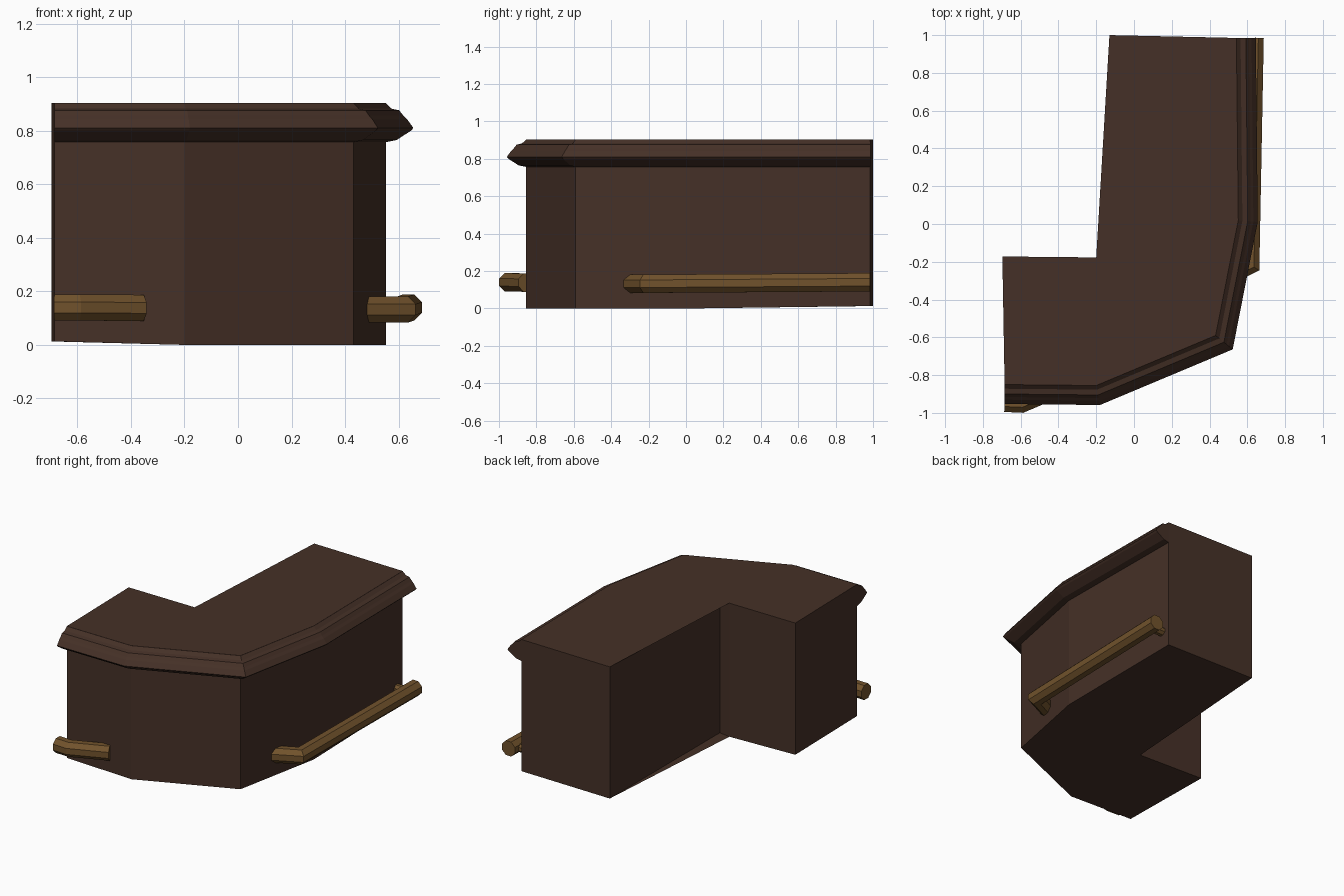
import bpy, bmesh, math
from mathutils import Vector

if "Cube" in bpy.data.objects:
    bpy.data.objects.remove(bpy.data.objects["Cube"])


def material(name, rgb):
    m = bpy.data.materials.new(name)
    m.diffuse_color = (*rgb, 1)
    m.use_nodes = True
    m.node_tree.nodes["Principled BSDF"].inputs["Base Color"].default_value = m.diffuse_color
    return m


WOOD = material("dark wood", (0.060, 0.030, 0.020))
BRASS = material("aged brass", (0.165, 0.085, 0.025))


def finish(name, bm, mat):
    bmesh.ops.recalc_face_normals(bm, faces=bm.faces)
    mesh = bpy.data.meshes.new(name)
    bm.to_mesh(mesh)
    bm.free()
    mesh.materials.append(mat)
    ob = bpy.data.objects.new(name, mesh)
    bpy.context.collection.objects.link(ob)
    return ob


def mitres(path):
    """Outward (right-hand) mitre vector in plan for each path point."""
    pts = [Vector(p[:2]) for p in path]
    segs = [(b - a).normalized() for a, b in zip(pts, pts[1:])]
    normals = [Vector((s.y, -s.x)) for s in segs]
    out = []
    for i in range(len(pts)):
        a, b = normals[max(i - 1, 0)], normals[min(i, len(normals) - 1)]
        m = (a + b).normalized()
        out.append(m / m.dot(a))
    return out


def sweep(name, path, profile, mat):
    """Sweep a closed (outward offset, height) profile along a plan path."""
    bm = bmesh.new()
    rings = []
    for p, m in zip(path, mitres(path)):
        z = p[2] if len(p) > 2 else 0
        rings.append([bm.verts.new((p[0] + m.x * d, p[1] + m.y * d, z + h))
                      for d, h in profile])
    n = len(profile)
    for r, s in zip(rings, rings[1:]):
        for i in range(n):
            j = (i + 1) % n
            bm.faces.new((r[i], r[j], s[j], s[i]))
    bm.faces.new(rings[0])
    bm.faces.new(rings[-1])
    return finish(name, bm, mat)


def octagon(r):
    return [(r * math.cos(math.pi * (i + .5) / 4), r * math.sin(math.pi * (i + .5) / 4))
            for i in range(8)]


# counter body: curved customer side, L-shaped staff side
front = [(-0.685, -0.85), (-0.2, -0.855), (0.432, -0.59), (0.552, 0.02), (0.542, 0.985)]
back = [(-0.13, 1.0), (-0.12, -0.19), (-0.2, -0.177), (-0.697, -0.172)]
bm = bmesh.new()
outline = front + back
low = [bm.verts.new((x, y, 0.013 if y > 0.9 or x < -0.6 else 0)) for x, y in outline]
top = [bm.verts.new((x, y, 0.903)) for x, y in outline]
bm.faces.new(low)
bm.faces.new(top)
for i in range(len(outline)):
    j = (i + 1) % len(outline)
    bm.faces.new((low[i], low[j], top[j], top[i]))
bmesh.ops.triangulate(bm, faces=[f for f in bm.faces if len(f.verts) > 4])
finish("counter_body", bm, WOOD)

# moulded edge under the counter top
sweep("edge_moulding", front,
      [(-0.02, 0.9025), (0.0, 0.9025), (0.022, 0.882), (0.05, 0.876), (0.066, 0.856),
       (0.08, 0.842), (0.103, 0.81), (0.094, 0.8), (0.04, 0.765), (0.0, 0.757),
       (-0.02, 0.757)], WOOD)

# foot rails that turn back into the counter
rail = octagon(0.053)
sweep("right_foot_rail", [(0.46, -0.29, 0.132), (0.615, -0.215, 0.132), (0.638, 0.985, 0.14)],
      rail, BRASS)
sweep("left_foot_rail", [(-0.685, -0.946, 0.14), (-0.595, -0.95, 0.14), (-0.36, -0.85, 0.138)],
      rail, BRASS)

# wall bracket near the far end of the long rail
sweep("rail_bracket", [(0.53, 0.92, 0.135), (0.63, 0.92, 0.135)], octagon(0.03), BRASS)
